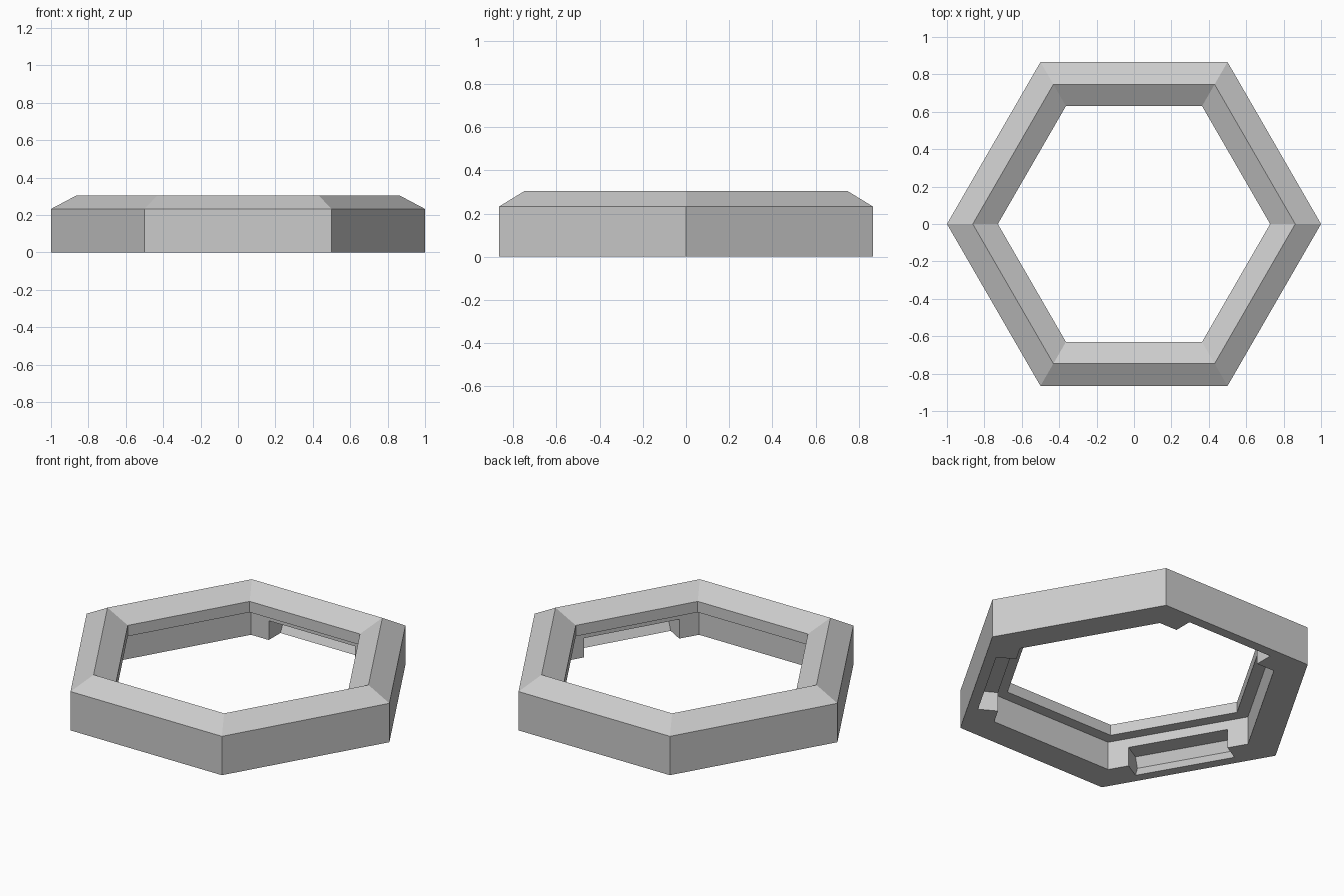
import bpy, bmesh
from math import radians, cos, sin
from mathutils import Matrix, Vector

cube = bpy.data.objects.get("Cube")
if cube:
    bpy.data.objects.remove(cube, do_unlink=True)

SIDES = 6
GREY = (0.6, 0.6, 0.6, 1.0)

mat = bpy.data.materials.new("light grey")
mat.use_nodes = True
mat.diffuse_color = GREY
mat.node_tree.nodes["Principled BSDF"].inputs["Base Color"].default_value = GREY


def finish(bm, name):
    bmesh.ops.recalc_face_normals(bm, faces=bm.faces)
    mesh = bpy.data.meshes.new(name)
    bm.to_mesh(mesh)
    bm.free()
    mesh.materials.append(mat)
    obj = bpy.data.objects.new(name, mesh)
    bpy.context.collection.objects.link(obj)
    return obj


# Hexagonal frame: corner radius and height of the ridged rim with its inner lip
profile = [(1, 0), (1, 0.232), (0.862, 0.305), (0.728, 0.235),
           (0.728, 0.17), (0.805, 0.17), (0.805, 0)]
bm = bmesh.new()
rings = []
for i in range(SIDES):
    a = radians(60 * i)
    rings.append([bm.verts.new((r * cos(a), r * sin(a), z)) for r, z in profile])
n = len(profile)
for i in range(SIDES):
    here, there = rings[i], rings[(i + 1) % SIDES]
    for j in range(n):
        k = (j + 1) % n
        bm.faces.new((here[j], there[j], there[k], here[k]))
frame = finish(bm, "hexagonal_frame")

# Clip recesses in three alternate inner walls, each with a V-shaped back
recess = [(0.6, -0.05), (0.807, -0.05), (0.807, 0), (0.837, 0.06),
          (0.807, 0.115), (0.6, 0.115)]
HALF_LENGTH = 0.285
bm = bmesh.new()
for angle in (90, 210, 330):
    turn = Matrix.Rotation(radians(angle), 3, 'Z')
    ends = [[bm.verts.new(turn @ Vector((d, y, z))) for d, z in recess]
            for y in (-HALF_LENGTH, HALF_LENGTH)]
    for end in ends:
        bm.faces.new(end)
    for j in range(len(recess)):
        k = (j + 1) % len(recess)
        bm.faces.new((ends[0][j], ends[0][k], ends[1][k], ends[1][j]))
cutter = finish(bm, "recess_cutter")
cutter.hide_render = True

cut = frame.modifiers.new("clip recesses", 'BOOLEAN')
cut.operation = 'DIFFERENCE'
cut.solver = 'EXACT'
cut.object = cutter

# Apply the cut and drop the helper
bpy.context.view_layer.objects.active = frame
frame.select_set(True)
bpy.ops.object.modifier_apply(modifier=cut.name)
bpy.data.objects.remove(cutter, do_unlink=True)
